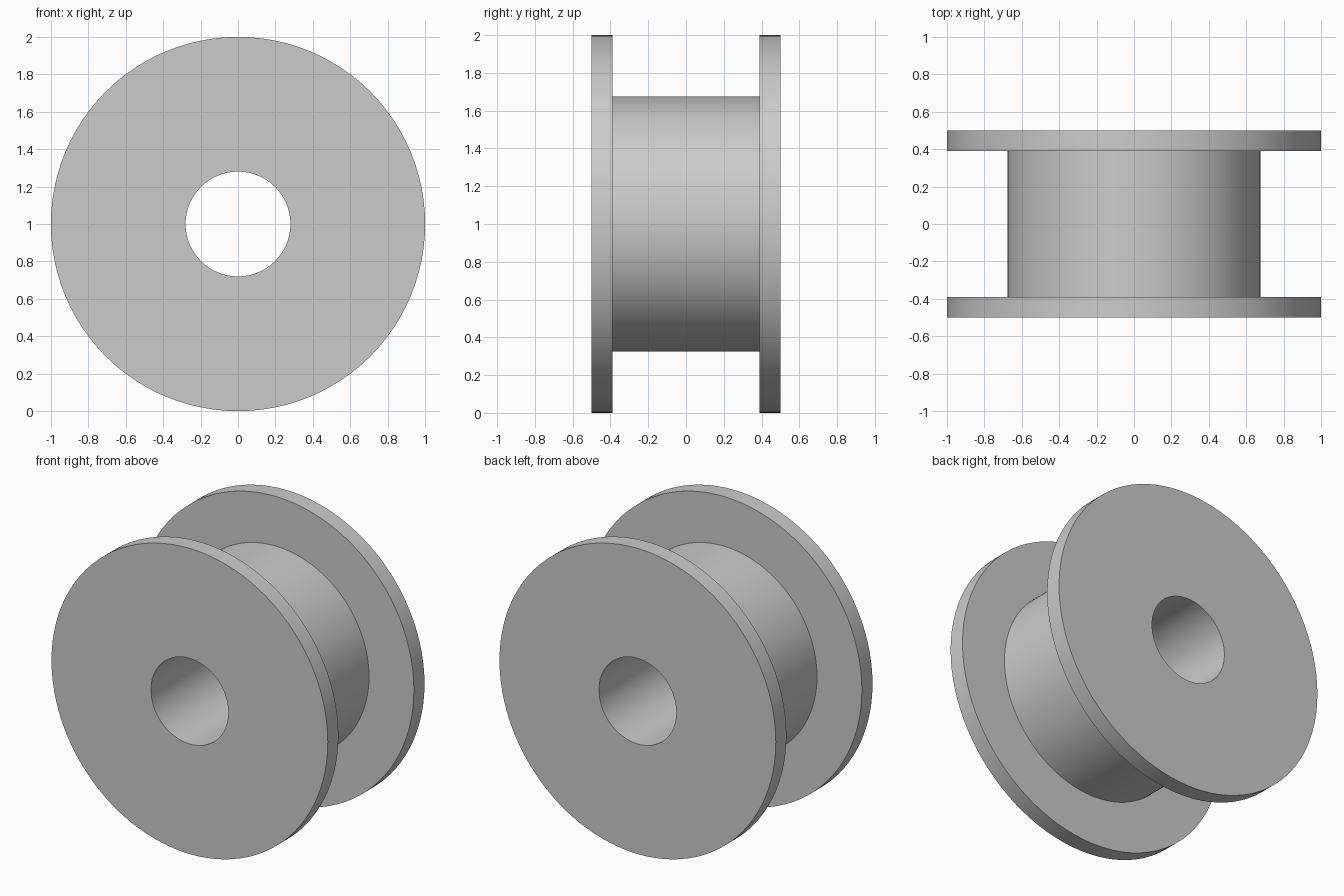
import bpy, bmesh, math
from mathutils import Matrix, Vector

cube = bpy.data.objects.get("Cube")
if cube:
    bpy.data.objects.remove(cube, do_unlink=True)

SEGMENTS = 96
FLANGE_R, HUB_R, BORE_R = 1.0, 0.675, 0.28
OUTER_Y, INNER_Y = 0.5, 0.39

# Plain grey material
grey = bpy.data.materials.new("plain grey")
grey.use_nodes = True
colour = (0.6, 0.6, 0.6, 1.0)
grey.diffuse_color = colour
grey.node_tree.nodes["Principled BSDF"].inputs["Base Color"].default_value = colour


def lathe(name, profile):
    """Revolve a closed (radius, y) profile about the horizontal axle."""
    bm = bmesh.new()
    rings = []
    for i in range(SEGMENTS):
        turn = Matrix.Rotation(math.tau * i / SEGMENTS, 3, 'Y')
        rings.append([bm.verts.new(turn @ Vector((r, y, 0))) for r, y in profile])
    count = len(profile)
    for i in range(SEGMENTS):
        a, b = rings[i], rings[(i + 1) % SEGMENTS]
        for j in range(count):
            k = (j + 1) % count
            bm.faces.new((a[j], a[k], b[k], b[j]))
    bmesh.ops.recalc_face_normals(bm, faces=bm.faces)
    mesh = bpy.data.meshes.new(name)
    bm.to_mesh(mesh)
    bm.free()
    mesh.materials.append(grey)
    obj = bpy.data.objects.new(name, mesh)
    obj.location.z = FLANGE_R
    bpy.context.collection.objects.link(obj)
    return obj


# Spool: two flanges, the hub between them and the bore through the middle
front_half = [(BORE_R, -OUTER_Y), (FLANGE_R, -OUTER_Y),
              (FLANGE_R, -INNER_Y), (HUB_R, -INNER_Y)]
back_half = [(r, -y) for r, y in reversed(front_half)]
spool = lathe("spool", front_half + back_half)

# Smooth round walls with crisp rims
bpy.ops.object.select_all(action='DESELECT')
spool.select_set(True)
bpy.context.view_layer.objects.active = spool
bpy.ops.object.shade_smooth_by_angle(angle=math.radians(30))
